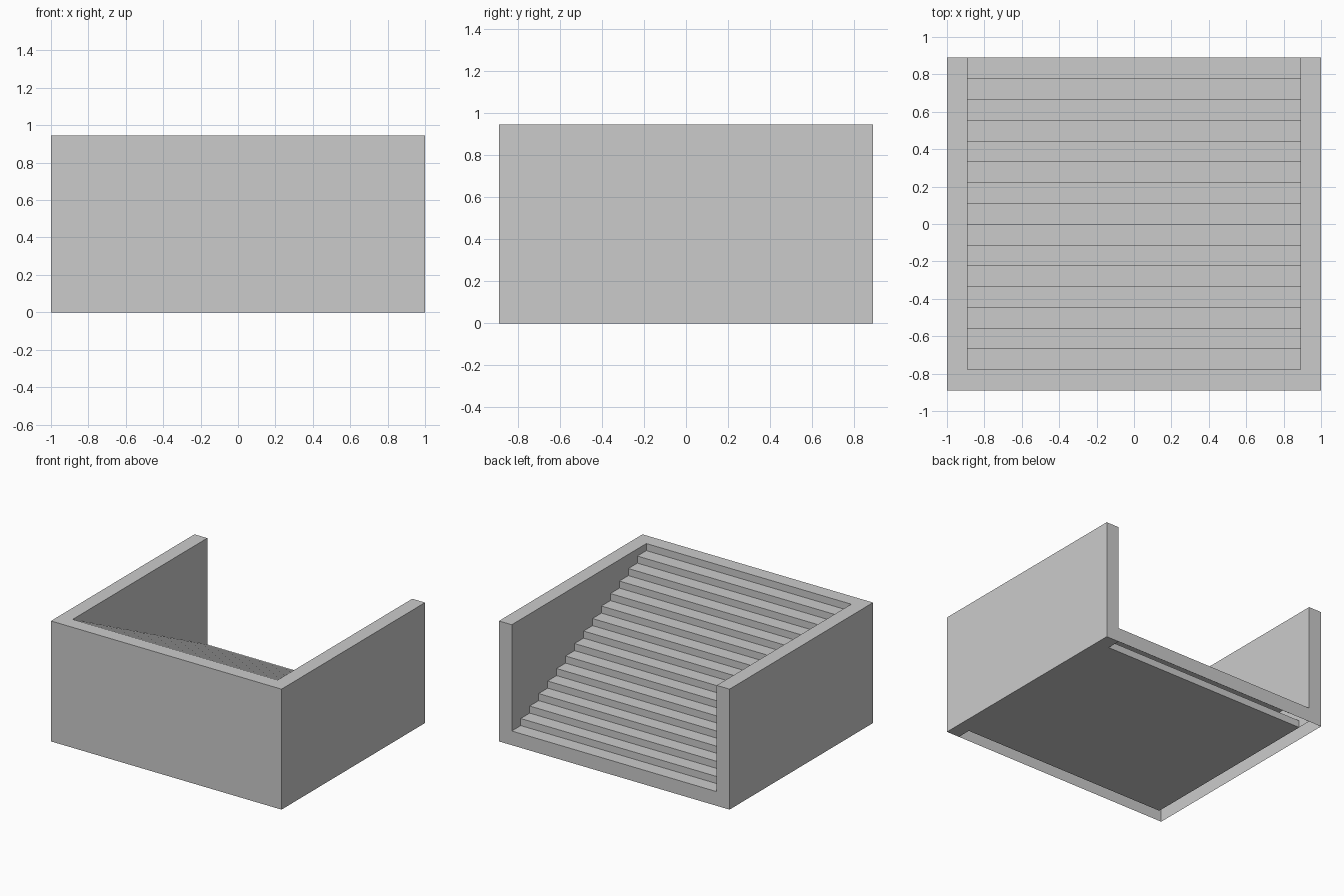
import bpy, bmesh

if "Cube" in bpy.data.objects:
    bpy.data.objects.remove(bpy.data.objects["Cube"])

U = 1 / 18                 # module: riser height
W, D, H = 18 * U, 16 * U, 17 * U
T = 2 * U                  # wall thickness, tread depth
STEPS = 15


def finish(name, bm):
    mesh = bpy.data.meshes.new(name)
    bm.to_mesh(mesh)
    bm.free()
    obj = bpy.data.objects.new(name, mesh)
    bpy.context.collection.objects.link(obj)
    return obj


def prism(bm, outline, z0, z1):
    """Extrude a plan outline (counter-clockwise) from z0 to z1."""
    base = bm.faces.new([bm.verts.new((x, y, z0)) for x, y in outline])
    res = bmesh.ops.extrude_face_region(bm, geom=[base], use_keep_orig=True)
    top = [v for v in res["geom"] if isinstance(v, bmesh.types.BMVert)]
    bmesh.ops.translate(bm, verts=top, vec=(0, 0, z1 - z0))
    bmesh.ops.recalc_face_normals(bm, faces=bm.faces[:])
    return base


def rect(x0, x1, y0, y1):
    return [(x0, y0), (x1, y0), (x1, y1), (x0, y1)]


# U-shaped surrounding wall, open underneath
bm = bmesh.new()
base = prism(bm, [(-W, -D), (W, -D), (W, D), (W - T, D), (W - T, -D + T),
                  (-W + T, -D + T), (-W + T, D), (-W, D)], 0, H)
bmesh.ops.delete(bm, geom=[base], context='FACES_ONLY')
finish("surrounding_wall", bm)

# Closed underside of the right wall
bm = bmesh.new()
bm.faces.new([bm.verts.new((x, y, 0)) for x, y in reversed(rect(W - T, W, -D, D))])
finish("right_wall_underside", bm)

# Hollow flight of steps, rising from the back to the front wall
profile = [(D, 0)]
for i in range(STEPS):
    z = (2 + i) * U
    profile += [(D - i * T, z), (D - (i + 1) * T, z)]
bm = bmesh.new()
rows = [[bm.verts.new((x, y, z)) for x in (-W + T, W - T)] for y, z in profile]
for (a, b), (c, d) in zip(rows, rows[1:]):
    bm.faces.new((b, a, c, d))
finish("steps", bm)

# Bottom slab, set in from the open back and front grooves
bm = bmesh.new()
prism(bm, rect(-W + T, W - T, -D + T, D - T), 0, U)
finish("bottom_slab", bm)
